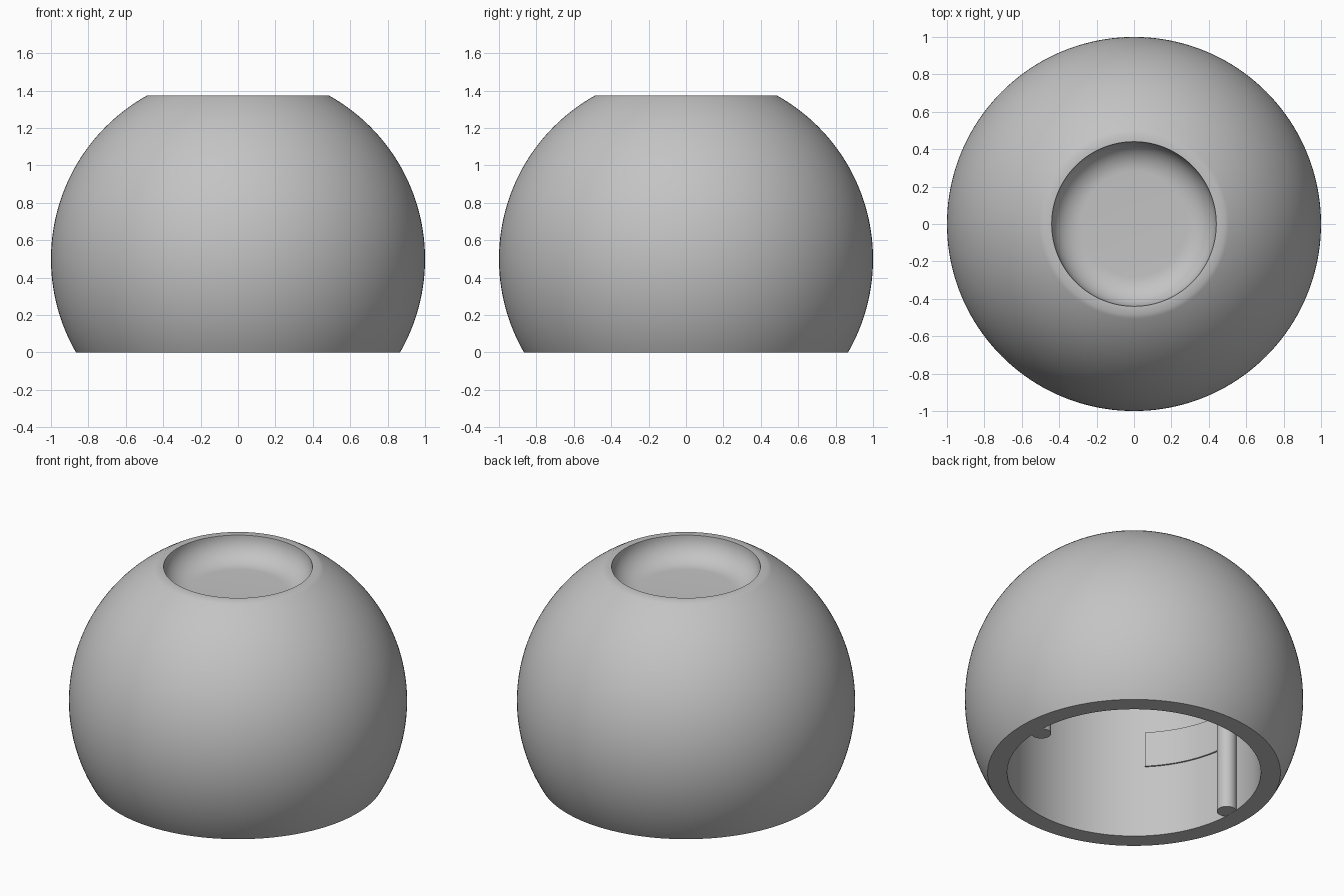
import bpy, bmesh, math

cube = bpy.data.objects.get("Cube")
if cube:
    bpy.data.objects.remove(cube, do_unlink=True)

GREY = (0.55, 0.55, 0.55, 1)
mat = bpy.data.materials.new("plain grey")
mat.use_nodes = True
mat.diffuse_color = GREY
mat.node_tree.nodes["Principled BSDF"].inputs["Base Color"].default_value = GREY

BASE, TOP, MID = 0.0, 1.375, 0.5    # cut planes and ball centre height
BORE, CEILING = 0.75, 1.0           # hollow radius and height
LIP, DEPTH = 0.44, 0.15             # dish radius and depth


def lathe(name, profile, start=0, sweep=360, steps=160, closed=False):
    """Spin (radius, height) points about z; sweep in degrees."""
    bm = bmesh.new()
    a = math.radians(start)
    verts = [bm.verts.new((r * math.cos(a), r * math.sin(a), z)) for r, z in profile]
    geom = [bm.edges.new(p) for p in zip(verts, verts[1:])]
    if closed:
        geom = [bm.faces.new(verts)]
    bmesh.ops.spin(bm, geom=geom, cent=(0, 0, 0), axis=(0, 0, 1),
                   angle=math.radians(sweep), steps=steps)
    bmesh.ops.remove_doubles(bm, verts=bm.verts, dist=0.0005)
    return finish(name, bm)


def finish(name, bm):
    bmesh.ops.recalc_face_normals(bm, faces=bm.faces)
    mesh = bpy.data.meshes.new(name)
    bm.to_mesh(mesh)
    bm.free()
    mesh.materials.append(mat)
    obj = bpy.data.objects.new(name, mesh)
    bpy.context.collection.objects.link(obj)
    bpy.ops.object.select_all(action="DESELECT")
    obj.select_set(True)
    bpy.context.view_layer.objects.active = obj
    bpy.ops.object.shade_smooth_by_angle(angle=math.radians(30))
    return obj


def arc(cr, cz, rx, rz, a0, a1, n):
    angles = [a0 + (a1 - a0) * i / n for i in range(n + 1)]
    return [(cr + rx * math.cos(a), cz + rz * math.sin(a)) for a in angles]


# Ball shell: rounded dish on top, truncated ball outside, hollow below
fillet = 0.16
dish = arc(LIP - fillet, TOP, fillet, DEPTH, -math.pi / 2, 0, 14)
ball = arc(0, MID, 1, 1, math.asin(TOP - MID), math.asin(BASE - MID), 64)
hollow = [(BORE, BASE), (BORE, CEILING), (0, CEILING)]
lathe("ball_shell", [(0, TOP - DEPTH)] + dish + ball + hollow)

# Two round posts and two thin raised pads inside the hollow
for side, angle in (("left", 0), ("right", 180)):
    bm = bmesh.new()
    height = CEILING + 0.008
    bmesh.ops.create_cone(bm, cap_ends=True, segments=40, radius1=0.059,
                          radius2=0.059, depth=height)
    x = 0.716 * math.cos(math.radians(angle))
    bmesh.ops.translate(bm, verts=bm.verts, vec=(x, 0, height / 2 + 0.001))
    finish(side + "_inner_post", bm)

    inner, outer = BORE - 0.01, BORE + 0.01
    pad = [(inner, 0.47), (outer, 0.47), (outer, 0.7), (inner, 0.7)]
    lathe(side + "_inner_pad", pad, angle, 45, 20, closed=True)
